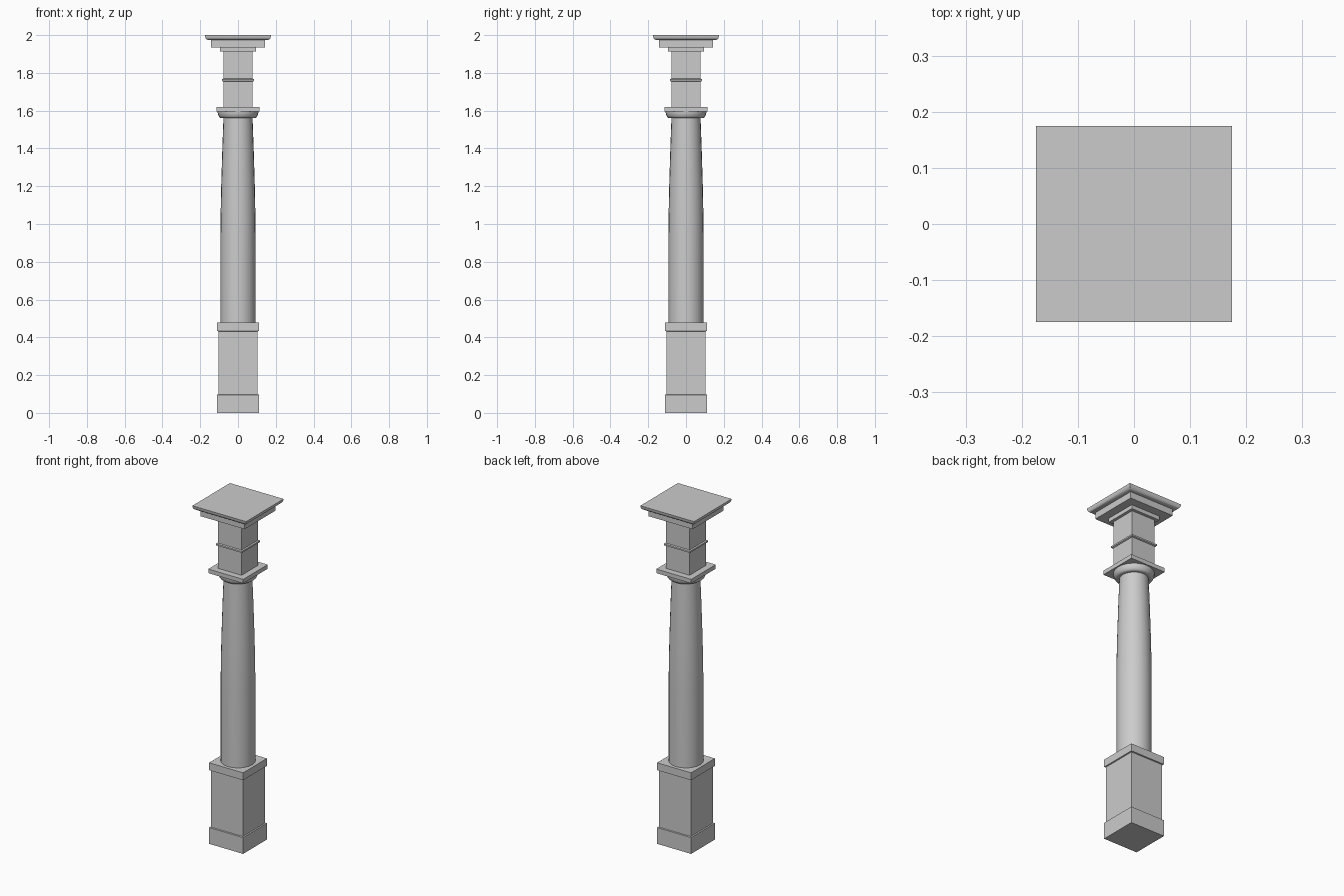
import bpy, bmesh, math

if "Cube" in bpy.data.objects:
    bpy.data.objects.remove(bpy.data.objects["Cube"])


def loft(name, profile, sides, smooth=False):
    """Closed solid swept from (half width, z) pairs; 4 sides gives a square plan."""
    bm = bmesh.new()
    k = math.sqrt(2) if sides == 4 else 1
    off = math.pi / 4 if sides == 4 else 0
    rings = []
    for r, z in profile:
        rings.append([bm.verts.new((k * r * math.cos(off + 2 * math.pi * i / sides),
                                    k * r * math.sin(off + 2 * math.pi * i / sides), z))
                      for i in range(sides)])
    for a, b in zip(rings, rings[1:]):
        for i in range(sides):
            j = (i + 1) % sides
            bm.faces.new((a[i], a[j], b[j], b[i]))
    bm.faces.new(rings[0][::-1])
    bm.faces.new(rings[-1])
    me = bpy.data.meshes.new(name)
    bm.to_mesh(me)
    bm.free()
    ob = bpy.data.objects.new(name, me)
    bpy.context.collection.objects.link(ob)
    if smooth:
        bpy.ops.object.select_all(action='DESELECT')
        ob.select_set(True)
        bpy.context.view_layer.objects.active = ob
        bpy.ops.object.shade_smooth_by_angle(angle=math.radians(35))
    return ob


def quarter(r0, r1, z0, z1, n=6):
    """Convex quarter-round going outward and up."""
    return [(r0 + (r1 - r0) * math.sin(t), z1 - (z1 - z0) * math.cos(t))
            for t in (math.pi / 2 * i / n for i in range(n + 1))]


# Pedestal: foot, die and cap
loft("pedestal", [(0.111, 0), (0.111, 0.096), (0.104, 0.098), (0.104, 0.432),
                  (0.111, 0.434), (0.111, 0.478)], 4)

# Tapered round shaft
loft("shaft", [(0.093, 0.478), (0.093, 0.95), (0.092, 1.05), (0.089, 1.2),
               (0.083, 1.4), (0.077, 1.562)], 24, True)

# Round echinus under the square abacus
loft("echinus", [(0.077, 1.56)] + quarter(0.088, 0.108, 1.56, 1.597), 24, True)
loft("abacus", [(0.114, 1.596), (0.114, 1.62)], 4)

# Square upper block with thin band
loft("upper_block", [(0.077, 1.62), (0.077, 1.915)], 4)
loft("block_band", [(0.079, 1.754), (0.085, 1.757), (0.085, 1.766), (0.079, 1.769)], 4)

# Cornice: stepped fillets and rounded top slab
loft("cornice_fillet", [(0.094, 1.912), (0.094, 1.935)], 4)
loft("cornice_step", [(0.144, 1.935), (0.144, 1.974)], 4)
loft("cornice_top", quarter(0.153, 0.174, 1.973, 1.994) + [(0.175, 2.0)], 4, True)
